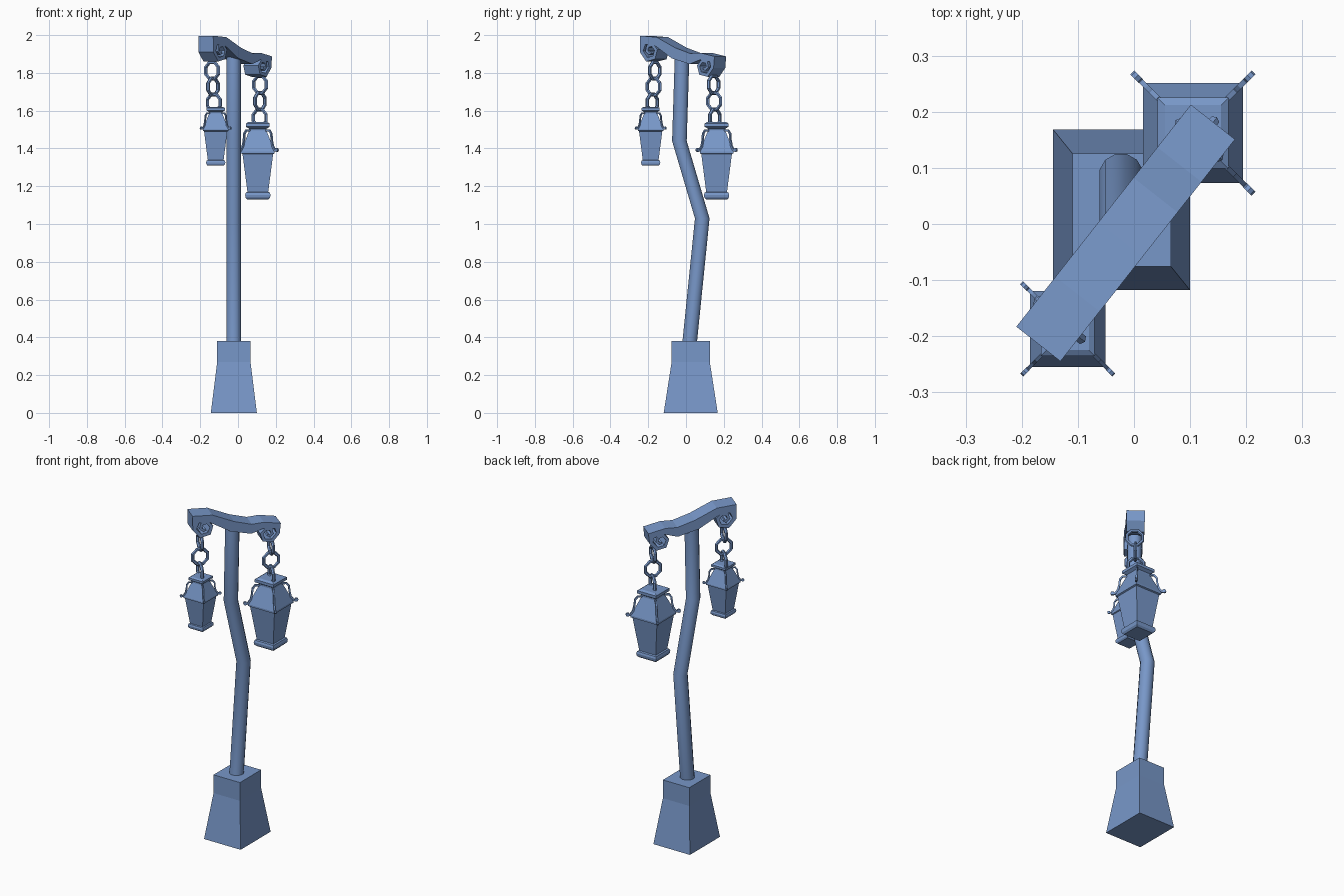
import bpy, bmesh, math
from mathutils import Vector, Matrix

if "Cube" in bpy.data.objects:
    bpy.data.objects.remove(bpy.data.objects["Cube"])

paint = bpy.data.materials.new("blue_grey_paint")
paint.diffuse_color = (0.187, 0.31, 0.58, 1)
paint.use_nodes = True
paint.node_tree.nodes["Principled BSDF"].inputs["Base Color"].default_value = paint.diffuse_color


def finish(name, bm):
    """Turn a bmesh into a painted object."""
    bmesh.ops.recalc_face_normals(bm, faces=bm.faces)
    me = bpy.data.meshes.new(name)
    bm.to_mesh(me)
    bm.free()
    me.materials.append(paint)
    ob = bpy.data.objects.new(name, me)
    bpy.context.collection.objects.link(ob)
    return ob


def loft(name, rings):
    """Join rings of points into one closed, flat-shaded solid."""
    bm = bmesh.new()
    rows = [[bm.verts.new(p) for p in ring] for ring in rings]
    n = len(rows[0])
    for a, b in zip(rows, rows[1:]):
        for i in range(n):
            j = (i + 1) % n
            bm.faces.new((a[i], a[j], b[j], b[i]))
    bm.faces.new(rows[0][::-1])
    bm.faces.new(rows[-1])
    return finish(name, bm)


def rect(cx, cy, hx, hy, z):
    return [(cx - hx, cy - hy, z), (cx + hx, cy - hy, z),
            (cx + hx, cy + hy, z), (cx - hx, cy + hy, z)]


def ribbon(name, path, width, origin, angle):
    """Thick strip along path [(s, z, thickness)] in the vertical plane at angle."""
    d = Vector((math.cos(angle), math.sin(angle), 0))
    side = Vector((-d.y, d.x, 0)) * width / 2
    o = Vector(origin)
    pts = [Vector(p[:2]) for p in path]
    rings = []
    for i, p in enumerate(pts):
        t0 = (p - pts[max(i - 1, 0)]).normalized()
        t1 = (pts[min(i + 1, len(pts) - 1)] - p).normalized()
        t = (t0 + t1).normalized()
        ref = t1 if t1.length else t0
        n = Vector((-t.y, t.x)) * path[i][2] / 2 / max(0.7, t.dot(ref))
        A, B = [o + d * q.x + Vector((0, 0, q.y)) for q in (p + n, p - n)]
        rings.append([A + side, A - side, B - side, B + side])
    return loft(name, rings)


def link(name, loc, yaw, R=0.046, r=0.010, seg=8, sides=6):
    """One faceted chain ring standing upright; its axis points along yaw."""
    bm = bmesh.new()
    rows = []
    for i in range(seg):
        a = math.tau * (i + 0.5) / seg
        row = []
        for j in range(sides):
            b = math.tau * j / sides
            q = R + r * math.cos(b)
            row.append(bm.verts.new((r * math.sin(b), q * math.cos(a), 1.03 * q * math.sin(a))))
        rows.append(row)
    for i in range(seg):
        for j in range(sides):
            k, m = (i + 1) % seg, (j + 1) % sides
            bm.faces.new((rows[i][j], rows[k][j], rows[k][m], rows[i][m]))
    bm.transform(Matrix.Translation(loc) @ Matrix.Rotation(yaw, 4, 'Z'))
    finish(name, bm)


# Stone base: flared block with a straight top
loft("base", [rect(-0.022, 0.025, hx, hy, z) for hx, hy, z in
              [(0.122, 0.143, 0), (0.088, 0.101, 0.27), (0.088, 0.101, 0.38)]])

# Crooked round post, smooth around its girth
post = []
for y, z in [(0.018, 0.36), (0.086, 1.03), (-0.035, 1.44), (-0.02, 1.91)]:
    post.append([(-0.023 + 0.040 * math.cos(math.tau * (i + 0.5) / 12),
                  y + 0.040 * math.sin(math.tau * (i + 0.5) / 12), z) for i in range(12)])
pole = loft("post", post)
bpy.context.view_layer.objects.active = pole
pole.select_set(True)
bpy.ops.object.shade_smooth_by_angle(angle=math.radians(35))

# Cross beam, both ends rolled under into six-sided scrolls
ANGLE = math.atan2(0.786, 0.618)
CENTRE = (-0.018, -0.02, 0)


def scroll(cs, cz, start, turn, r, thick):
    """Six-sided spiral, from its outer end to the middle."""
    pts = []
    for k in range(9):
        a = math.radians(start + turn * 60 * k)
        q = r * (1 - k / 10)
        pts.append((cs + q * math.cos(a), cz + q * math.sin(a), thick * (1 - k / 18)))
    return pts


left = scroll(-0.178, 1.918, 185, 1, 0.057, 0.021)[::-1]
right = scroll(0.186, 1.834, -5, -1, 0.055, 0.019)
middle = [(-0.228, 1.974, 0.042), (-0.14, 1.967, 0.045), (-0.02, 1.905, 0.06),
          (0.09, 1.875, 0.055), (0.16, 1.888, 0.036), (0.240, 1.873, 0.034)]
ribbon("cross_beam", left + middle + right, 0.1, CENTRE, ANGLE)

# Lantern cross-section: half width and height below the top
LANTERN = [(0.050, 0), (0.063, -0.008), (0.063, -0.025), (0.046, -0.036), (0.046, -0.046),
           (0.089, -0.155), (0.089, -0.166), (0.081, -0.170), (0.055, -0.370), (0.063, -0.374),
           (0.067, -0.386), (0.065, -0.400), (0.056, -0.410)]
# Corner bracket, measured outward along the diagonal
BRACKET = [(0.060, -0.045, 0.009), (0.086, -0.044, 0.010), (0.101, -0.062, 0.010),
           (0.104, -0.095, 0.010), (0.112, -0.128, 0.010), (0.128, -0.150, 0.010),
           (0.143, -0.154, 0.010)]


def lantern(name, x, y, top, s):
    loft(name + "_body", [rect(x, y, h * s, h * s, top + z * s) for h, z in LANTERN])
    for i in range(4):
        a = math.pi / 4 + i * math.pi / 2
        ribbon(f"{name}_bracket_{i + 1}", [(p * s, q * s, t * s) for p, q, t in BRACKET],
               0.009 * s, (x, y, top), a)
        # Curled tip of the bracket
        bm = bmesh.new()
        bmesh.ops.create_cone(bm, cap_ends=True, segments=8, radius1=0.011 * s,
                              radius2=0.011 * s, depth=0.010 * s)
        bm.transform(Matrix.Translation((x + 0.142 * s * math.cos(a), y + 0.142 * s * math.sin(a),
                                         top - 0.148 * s))
                     @ Matrix.Rotation(a, 4, 'Z') @ Matrix.Rotation(math.pi / 2, 4, 'X'))
        finish(f"{name}_curl_{i + 1}", bm)


lantern("small_lantern", -0.118, -0.187, 1.62, 0.76)
lantern("large_lantern", 0.105, 0.162, 1.54, 1.0)

# Chains: three rings each, turned a quarter turn one to the next
for name, top, bottom in [("small_chain", (-0.137, -0.165, 1.812), (-0.128, -0.178, 1.642)),
                          ("large_chain", (0.117, 0.146, 1.738), (0.115, 0.153, 1.562))]:
    for i in range(3):
        link(f"{name}_link_{i + 1}", Vector(top).lerp(Vector(bottom), i / 2),
             ANGLE + i * math.pi / 2)
